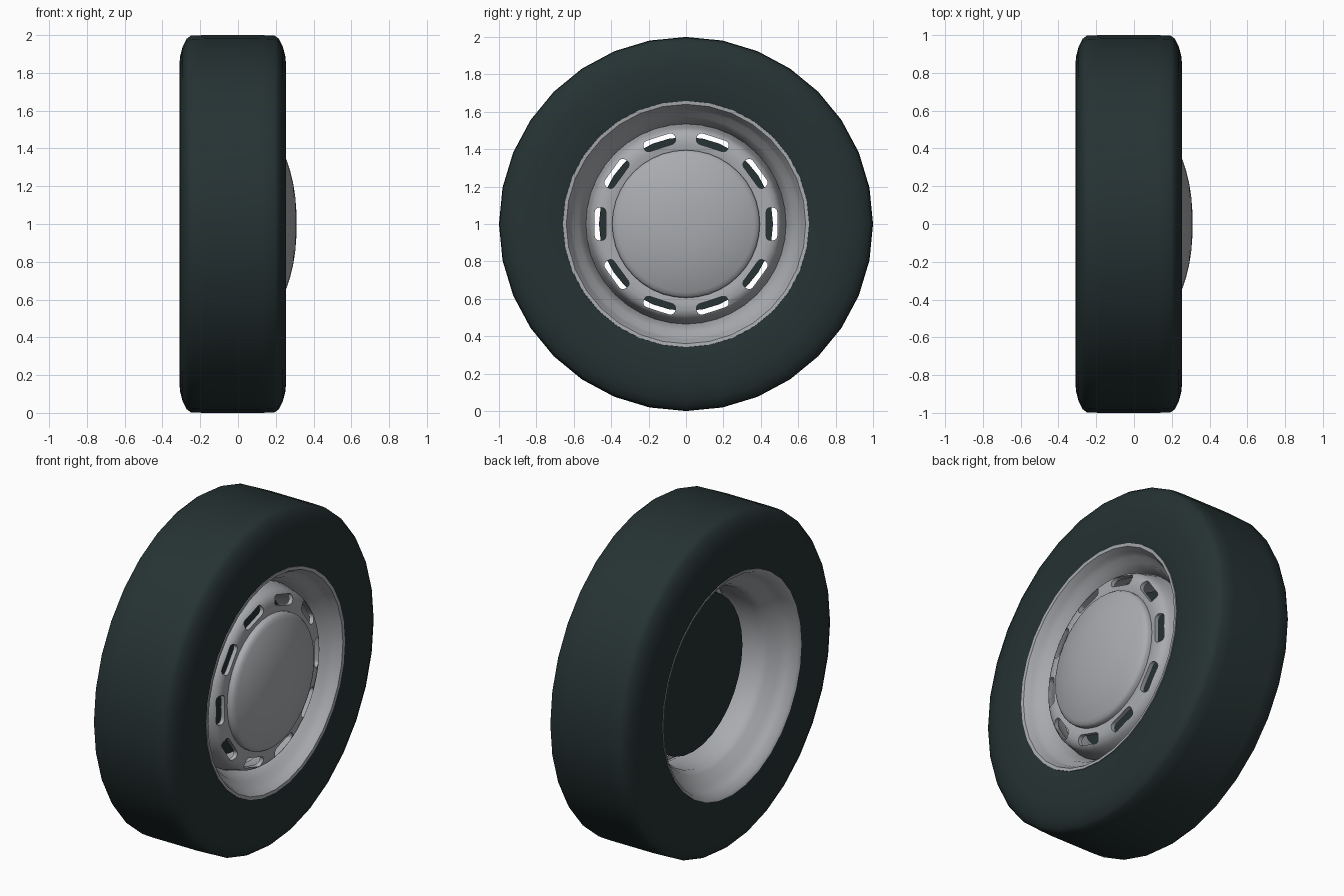
import bpy, bmesh
from math import cos, sin, pi, radians
from mathutils import Matrix

cube = bpy.data.objects.get("Cube")
if cube:
    bpy.data.objects.remove(cube, do_unlink=True)


def material(name, rgb):
    m = bpy.data.materials.new(name)
    m.use_nodes = True
    m.diffuse_color = (*rgb, 1)
    bsdf = next(n for n in m.node_tree.nodes if n.type == 'BSDF_PRINCIPLED')
    bsdf.inputs["Base Color"].default_value = (*rgb, 1)
    return m


rubber = material("dark rubber", (0.019, 0.032, 0.033))
steel = material("silver steel", (0.40, 0.41, 0.43))


def finish(name, bm, mat):
    bmesh.ops.recalc_face_normals(bm, faces=bm.faces)
    mesh = bpy.data.meshes.new(name)
    bm.to_mesh(mesh)
    bm.free()
    ob = bpy.data.objects.new(name, mesh)
    bpy.context.collection.objects.link(ob)
    mesh.materials.append(mat)
    return ob


def smooth(ob, angle=40):
    bpy.ops.object.select_all(action='DESELECT')
    ob.select_set(True)
    bpy.context.view_layer.objects.active = ob
    bpy.ops.object.shade_smooth_by_angle(angle=radians(angle))


def lathe(name, profile, mat, steps=32, closed=True):
    """Turn a profile of (x, radius) points around the axle."""
    bm = bmesh.new()
    verts = [bm.verts.new((x, 0, r)) for x, r in profile]
    pairs = list(zip(verts, verts[1:]))
    if closed:
        pairs.append((verts[-1], verts[0]))
    edges = [bm.edges.new(p) for p in pairs]
    bmesh.ops.spin(bm, geom=verts + edges, cent=(0, 0, 0), axis=(1, 0, 0),
                   angle=2 * pi, steps=steps, use_merge=True)
    bmesh.ops.remove_doubles(bm, verts=bm.verts, dist=0.0005)
    bmesh.ops.translate(bm, verts=bm.verts, vec=(0, 0, 1))
    return finish(name, bm, mat)


# Tyre: flat sidewalls and tread with rounded shoulders, symmetric about MID
MID = -0.028
half = [(0.272, 0.64), (0.28, 0.68), (0.283, 0.76), (0.283, 0.84), (0.278, 0.89),
        (0.265, 0.94), (0.245, 0.98), (0.222, 0.997), (0.15, 1.0)]
tyre = lathe("tyre", [(MID + x, r) for x, r in half] +
             [(MID - x, r) for x, r in reversed(half)], rubber)
smooth(tyre)

# Rim: lips, sloping flanges and drop centre, closed inside the tyre
rim = lathe("rim", [
    (0.235, 0.66), (0.252, 0.658), (0.25, 0.64), (0.215, 0.62), (0.18, 0.605),
    (0.16, 0.575), (0.10, 0.55), (0.06, 0.53), (-0.13, 0.52), (-0.17, 0.54),
    (-0.21, 0.59), (-0.25, 0.615), (-0.30, 0.64), (-0.308, 0.658), (-0.29, 0.66),
    (-0.24, 0.645), (-0.15, 0.57), (0.06, 0.56), (0.16, 0.645)], steel)
smooth(rim)

# Wheel face: rounded ring with ten slots
face = lathe("wheel_face", [
    (0.08, 0.535), (0.13, 0.522), (0.17, 0.512), (0.195, 0.495), (0.208, 0.465),
    (0.21, 0.43), (0.205, 0.40), (0.20, 0.37), (0.18, 0.37), (0.185, 0.43),
    (0.183, 0.465), (0.172, 0.485), (0.15, 0.498), (0.08, 0.51)], steel, 40)

bm = bmesh.new()
for i in range(10):
    turn = Matrix.Translation((0, 0, 1)) @ Matrix.Rotation(i * pi / 5, 4, 'X')
    outline = []
    for sy, sz, start in ((1, 1, 0), (-1, 1, 1), (-1, -1, 2), (1, -1, 3)):
        for k in range(4):
            a = (start + k / 3) * pi / 2
            outline.append((0.458 + sy * 0.006 + 0.024 * cos(a),
                            sz * 0.064 + 0.024 * sin(a)))
    base = bm.faces.new([bm.verts.new(turn @ Matrix.Translation((0.1, y, z)).translation)
                         for y, z in outline])
    ext = bmesh.ops.extrude_face_region(bm, geom=[base])["geom"]
    bmesh.ops.translate(bm, vec=(0.2, 0, 0),
                        verts=[v for v in ext if isinstance(v, bmesh.types.BMVert)])
cutter = finish("slot_cutter", bm, steel)
cutter.hide_render = True
cut = face.modifiers.new("slots", 'BOOLEAN')
cut.operation = 'DIFFERENCE'
cut.solver = 'EXACT'
cut.object = cutter
bpy.context.view_layer.objects.active = face
bpy.ops.object.modifier_apply(modifier=cut.name)
bpy.data.objects.remove(cutter, do_unlink=True)
smooth(face)

# Hub cap: shallow dome with a short skirt
dome = [(0.31 - 0.072 * (r / 0.385) ** 2.4, r)
        for r in (0, 0.07, 0.14, 0.21, 0.28, 0.33, 0.365, 0.385)]
cap = lathe("hub_cap", dome + [(0.225, 0.395), (0.195, 0.395), (0.195, 0)], steel, 40, False)
smooth(cap)

# Brake drum: dark disc inside the barrel, behind the slots
drum = lathe("brake_drum", [(-0.05, 0), (-0.05, 0.465), (0.0, 0.465), (0.0, 0)],
             rubber, 32, False)
smooth(drum)
